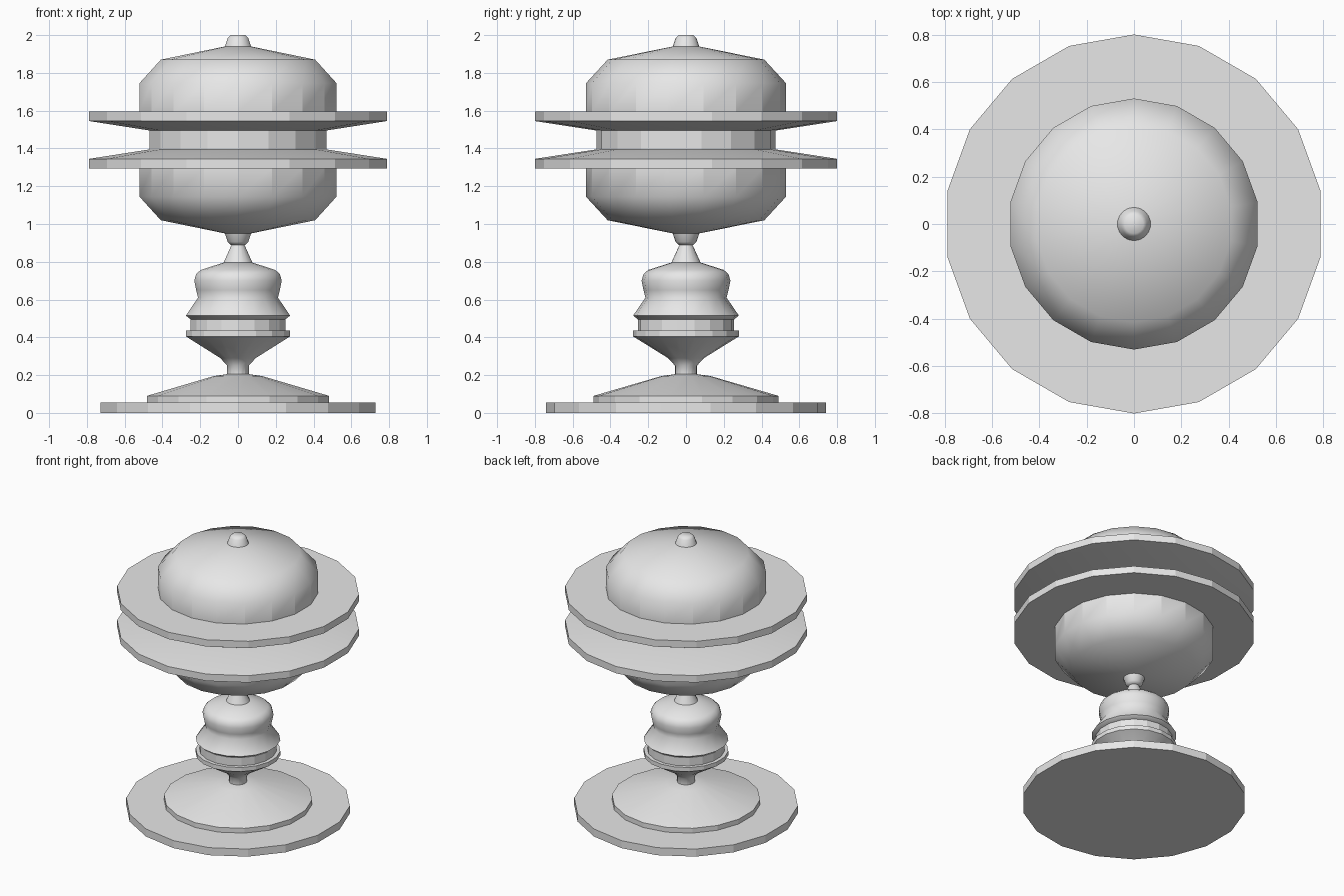
import bpy, bmesh
from math import pi, sin, cos, radians

cube = bpy.data.objects.get("Cube")
if cube:
    bpy.data.objects.remove(cube, do_unlink=True)

SIDES = 18
MIDDLE = 1.445  # height of the plane the head is symmetric about

grey = bpy.data.materials.new("plain grey")
grey.use_nodes = True
grey.diffuse_color = (0.8, 0.8, 0.8, 1)
grey.node_tree.nodes["Principled BSDF"].inputs["Base Color"].default_value = (0.8, 0.8, 0.8, 1)


def lathe(name, profile):
    """Turn a bottom-to-top (radius, height) profile into a capped solid."""
    bm = bmesh.new()
    rings = []
    for r, z in profile:
        angles = [pi / 2 + 2 * pi * i / SIDES for i in range(SIDES)]
        rings.append([bm.verts.new((r * cos(a), r * sin(a), z)) for a in angles])
    for low, high in zip(rings, rings[1:]):
        for i in range(SIDES):
            j = (i + 1) % SIDES
            bm.faces.new((low[i], low[j], high[j], high[i]))
    bm.faces.new(rings[0][::-1])
    bm.faces.new(rings[-1])
    bmesh.ops.recalc_face_normals(bm, faces=bm.faces)
    bm.normal_update()
    # Crisp rims and faceted upright walls, soft everywhere else
    for face in bm.faces:
        face.smooth = True
    for edge in bm.edges:
        upright = all(abs(f.normal.z) < 0.05 for f in edge.link_faces)
        edge.smooth = not (upright or edge.calc_face_angle(0) > radians(50))
    mesh = bpy.data.meshes.new(name)
    bm.to_mesh(mesh)
    bm.free()
    mesh.materials.append(grey)
    obj = bpy.data.objects.new(name, mesh)
    bpy.context.collection.objects.link(obj)
    return obj


def lathe_pair(name, profile):
    """Make an upper part and its mirror image below the middle of the head."""
    lathe("upper_" + name, profile)
    lathe("lower_" + name, [(r, 2 * MIDDLE - z) for r, z in reversed(profile)])


# Foot
lathe("base_plate", [(0.74, 0), (0.74, 0.055)])
lathe("base_cone", [(0.49, 0.055), (0.49, 0.09), (0.13, 0.195), (0.058, 0.205)])

# Stem, from the neck up to the collar
lathe("stem_cup", [(0.058, 0.2), (0.058, 0.25), (0.095, 0.29),
                   (0.28, 0.405), (0.28, 0.435)])
lathe("stem_collar", [(0.255, 0.435), (0.255, 0.5)])
lathe("stem_bulb", [(0.255, 0.495), (0.28, 0.515), (0.215, 0.61), (0.225, 0.65),
                    (0.235, 0.7), (0.225, 0.735), (0.2, 0.757), (0.08, 0.795)])
lathe("stem_spike", [(0.08, 0.79), (0.03, 0.9)])

# Head: core, flanges, domes and end knobs
lathe("head_core", [(0.475, 1.39), (0.475, 1.5)])
lathe_pair("flange", [(0.475, 1.495), (0.8, 1.545), (0.8, 1.595)])
lathe_pair("dome", [(0.53, 1.595), (0.53, 1.745), (0.415, 1.87), (0.07, 1.94)])
lathe_pair("knob", [(0.072, 1.935), (0.055, 1.985), (0.04, 2.0)])
